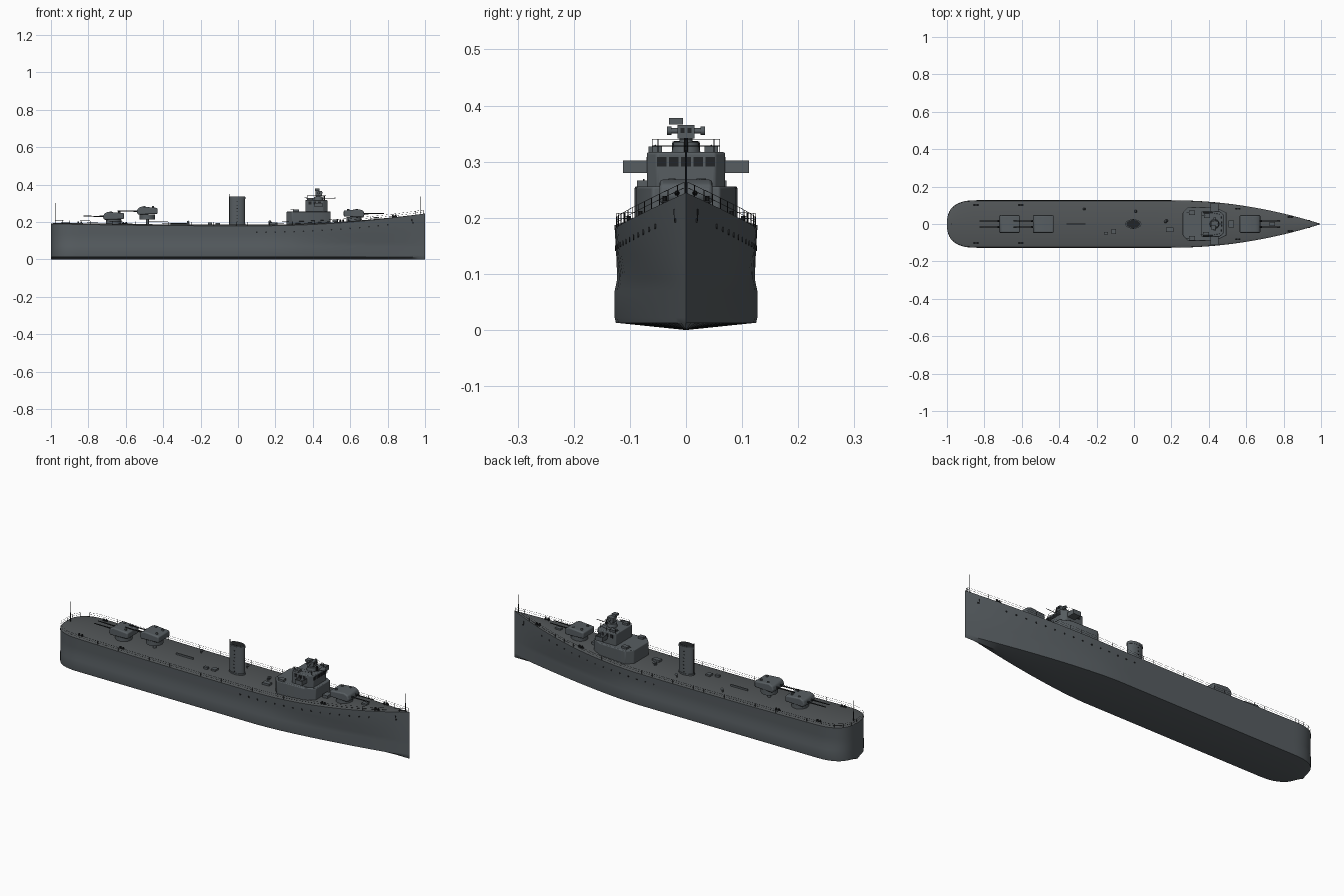
import bpy, bmesh, math
from mathutils import Vector, Matrix

cube = bpy.data.objects.get("Cube")
if cube:
    bpy.data.objects.remove(cube, do_unlink=True)


def material(name, rgb):
    m = bpy.data.materials.new(name)
    m.use_nodes = True
    m.diffuse_color = (*rgb, 1)
    m.node_tree.nodes["Principled BSDF"].inputs["Base Color"].default_value = (*rgb, 1)
    return m


GREY = material("hull grey", (0.095, 0.11, 0.12))
DECK = material("deck grey", (0.085, 0.093, 0.097))
DARK = material("dark fittings", (0.016, 0.018, 0.02))


def finish(name, bm, mat, smooth=True, bevel=0):
    bmesh.ops.recalc_face_normals(bm, faces=bm.faces)
    mesh = bpy.data.meshes.new(name)
    bm.to_mesh(mesh)
    bm.free()
    ob = bpy.data.objects.new(name, mesh)
    bpy.context.collection.objects.link(ob)
    mesh.materials.append(mat)
    if bevel:
        mod = ob.modifiers.new("Bevel", "BEVEL")
        mod.width, mod.segments = bevel, 3
    if smooth:
        bpy.ops.object.select_all(action="DESELECT")
        ob.select_set(True)
        bpy.context.view_layer.objects.active = ob
        bpy.ops.object.shade_smooth_by_angle(angle=math.radians(35))
    return ob


def box(bm, c, s):
    bmesh.ops.create_cube(bm, size=1, matrix=Matrix.Translation(c) @ Matrix.Diagonal((*s, 1)))


def rod(bm, a, b, r, r2=None, seg=6):
    a, b = Vector(a), Vector(b)
    d = b - a
    rot = d.to_track_quat("Z", "Y").to_matrix().to_4x4()
    bmesh.ops.create_cone(bm, cap_ends=True, segments=seg, radius1=r, radius2=r if r2 is None else r2,
                          depth=d.length, matrix=Matrix.Translation((a + b) / 2) @ rot)


def prism(bm, pts, axis, lo, hi):
    # extrude a 2D outline along y (axis 1) or z (axis 2)
    place = (lambda p, h: (p[0], h, p[1])) if axis == 1 else (lambda p, h: (p[0], p[1], h))
    rings = [[bm.verts.new(place(p, h)) for p in pts] for h in (lo, hi)]
    n = len(pts)
    for i in range(n):
        j = (i + 1) % n
        bm.faces.new((rings[0][i], rings[0][j], rings[1][j], rings[1][i]))
    bm.faces.new(rings[0])
    bm.faces.new(rings[1])


# Hull lines: half breadth and sheer along the length
def half(x, fullness=2.0):
    if x < -0.84:
        t = min(1, (-0.84 - x) / 0.16)
        return 0.127 * (1 - t ** 2.6) ** (1 / 2.6)
    return 0.127 * (1 - (max(0, x - 0.2) / 0.8) ** fullness)


def sheer(x):
    return 0.179 + 0.066 * max(0, (x - 0.1) / 0.9) ** 2 + 0.011 * max(0, -x) ** 2


stern = [-0.84 - 0.16 * math.sin(math.pi / 2 * i / 12) for i in range(12, 0, -1)]
stations = stern + [-0.84 + 0.08 * i for i in range(14)] + [0.28 + 0.04 * i for i in range(19)]


def loft(section):
    bm = bmesh.new()
    rows = [[bm.verts.new((x, y, z)) for y, z in section(x)] for x in stations]
    for a, b in zip(rows, rows[1:]):
        for i in range(len(a) - 1):
            bm.faces.new((a[i], a[i + 1], b[i + 1], b[i]))
    bmesh.ops.remove_doubles(bm, verts=bm.verts, dist=0.00005)
    bmesh.ops.dissolve_degenerate(bm, edges=bm.edges, dist=0.00005)
    return bm


def hull_section(x):
    low, top, z = half(x, 1.45), half(x), sheer(x)
    mid = (low + top) / 2
    side = [(low * 0.985, 0.013), (low, 0.022), (low, 0.07), (low * 0.5 + mid * 0.5 - 0.035 * mid, 0.092),
            (mid * 0.3 + top * 0.68, 0.135), (top, z)]
    return [(-y, h) for y, h in reversed(side)] + [(0, 0)] + side


def deck_section(x):
    b, z = half(x), sheer(x)
    up = 0.05 * b
    return [(-b, z), (-0.84 * b, z + up), (0, z + up), (0.84 * b, z + up), (b, z)]


finish("hull", loft(hull_section), GREY)
finish("main_deck", loft(deck_section), DECK)

# Portholes and anchors
bm = bmesh.new()
for side in (1, -1):
    for i in range(15):
        x = 0.1 + 0.05 * i
        z = sheer(x) - 0.034
        low, top = half(x, 1.45), half(x)
        y0, y1 = 0.15 * low + 0.83 * top, top
        y = y0 + (y1 - y0) * (z - 0.135) / (sheer(x) - 0.135)
        rod(bm, (x, side * (y - 0.003), z), (x, side * (y + 0.0015), z), 0.0045, seg=12)
finish("portholes", bm, DARK)
bm = bmesh.new()
for side in (1, -1):
    y = side * (half(0.93) - 0.004)
    rod(bm, (0.93, y, 0.192), (0.93, y + side * 0.002, 0.216), 0.0035)
    box(bm, (0.93, y, 0.195), (0.02, 0.007, 0.007))
finish("anchors", bm, DARK)


# Guardrails and flag staffs
def railing(name, path, height, r=0.0007):
    bm = bmesh.new()
    tops = [Vector(p) + Vector((0, 0, height)) for p in path]
    for p, t in zip(path, tops):
        rod(bm, p, t, r, seg=4)
    for a, b in zip(tops, tops[1:]):
        for drop in (0, height / 2):
            d = Vector((0, 0, drop))
            rod(bm, a - d, b - d, r * 0.7, seg=4)
    finish(name, bm, DARK, False)


xs = [-0.995, -0.975, -0.94, -0.9] + [-0.85 + 0.06 * i for i in range(31)] + [0.99]
for name, side in (("left", 1), ("right", -1)):
    railing(name + "_guardrail", [(x, side * half(x) * 0.98, sheer(x)) for x in xs], 0.02)
railing("stern_guardrail", [(-0.995, y * half(-0.995) * 0.98, sheer(-1)) for y in (-1, 0, 1)], 0.02)
for name, x, top in (("bow_staff", 0.975, 0.337), ("stern_staff", -0.975, 0.3)):
    bm = bmesh.new()
    rod(bm, (x, 0, sheer(x)), (x, 0, top), 0.002, 0.0012, 8)
    finish(name, bm, DARK)


# Twin gun turrets
def turret(name, x, base, d):
    bm = bmesh.new()
    rod(bm, (x, 0, base), (x, 0, base + 0.027), 0.041, seg=32)
    finish(name + "_ring", bm, GREY)
    bm = bmesh.new()
    z = base + 0.025
    side = [(-0.055, 0.004), (-0.055, 0.036), (0.03, 0.043), (0.05, 0.034), (0.057, 0.015), (0.05, 0)]
    prism(bm, [(x + d * a, z + b) for a, b in side], 1, -0.047, 0.047)
    finish(name + "_house", bm, GREY, bevel=0.006)
    bm = bmesh.new()
    for y in (-0.016, 0.016):
        rod(bm, (x + d * 0.045, y, z + 0.019), (x + d * 0.075, y, z + 0.019), 0.005, 0.0035, 12)
        rod(bm, (x + d * 0.07, y, z + 0.019), (x + d * 0.16, y, z + 0.02), 0.003, 0.0022, 10)
    finish(name + "_barrels", bm, DARK)
    bm = bmesh.new()
    for a, y in ((-0.03, 0.025), (-0.03, -0.025), (0.015, 0.03)):
        rod(bm, (x + d * a, y, z + 0.034), (x + d * a, y, z + 0.045), 0.006, seg=12)
    finish(name + "_hatches", bm, GREY)


turret("forward_turret", 0.62, 0.2, 1)
turret("raised_aft_turret", -0.485, 0.214, -1)
turret("aft_turret", -0.665, 0.186, -1)
bm = bmesh.new()
rod(bm, (-0.485, 0, 0.18), (-0.485, 0, 0.22), 0.008, seg=12)
finish("raised_turret_pivot", bm, GREY)

# Forward deckhouse and bridge
bm = bmesh.new()
prism(bm, [(0.26, -0.06), (0.29, -0.092), (0.44, -0.088), (0.495, -0.06),
           (0.495, 0.06), (0.44, 0.088), (0.29, 0.092), (0.26, 0.06)], 2, 0.175, 0.256)
finish("deckhouse", bm, GREY, bevel=0.004)
bm = bmesh.new()
prism(bm, [(0.36, -0.068), (0.455, -0.07), (0.478, -0.052), (0.478, 0.052),
           (0.455, 0.07), (0.36, 0.068)], 2, 0.25, 0.317)
finish("bridge", bm, GREY, bevel=0.004)
bm = bmesh.new()
for i in range(5):
    box(bm, (0.478, -0.043 + 0.0215 * i, 0.3), (0.003, 0.017, 0.017))
for side in (1, -1):
    for x in (0.385, 0.41, 0.435):
        box(bm, (x, side * 0.0693, 0.3), (0.015, 0.003, 0.016))
finish("bridge_windows", bm, DARK, False)

# Open bridge wings
bm = bmesh.new()
for side in (1, -1):
    box(bm, (0.43, side * 0.09, 0.281), (0.04, 0.044, 0.003))
    for x in (0.41, 0.45):
        box(bm, (x, side * 0.09, 0.291), (0.002, 0.044, 0.023))
    box(bm, (0.43, side * 0.111, 0.291), (0.042, 0.002, 0.023))
finish("bridge_wings", bm, GREY, False)
railing("bridge_rail", [(0.37, -0.06, 0.316), (0.42, -0.06, 0.316), (0.465, -0.05, 0.316), (0.47, 0, 0.316),
                        (0.465, 0.05, 0.316), (0.42, 0.06, 0.316), (0.37, 0.06, 0.316)], 0.024)

# Gun director with rangefinder arms
bm = bmesh.new()
rod(bm, (0.43, 0, 0.315), (0.43, 0, 0.335), 0.026, 0.022, 24)
rod(bm, (0.43, 0, 0.33), (0.43, 0, 0.348), 0.012, seg=16)
box(bm, (0.432, 0, 0.353), (0.036, 0.03, 0.024))
rod(bm, (0.432, -0.034, 0.355), (0.432, 0.034, 0.355), 0.005, seg=12)
for y in (-0.03, 0.03):
    rod(bm, (0.432, y - 0.004, 0.355), (0.432, y + 0.004, 0.355), 0.0075, seg=12)
box(bm, (0.425, -0.018, 0.372), (0.024, 0.025, 0.011))
finish("gun_director", bm, GREY)
bm = bmesh.new()
for y in (-0.006, 0.006):
    box(bm, (0.45, y, 0.356), (0.002, 0.007, 0.009))
rod(bm, (0.46, 0, 0.316), (0.46, 0, 0.342), 0.004, seg=8)
rod(bm, (0.45, 0, 0.326), (0.52, 0, 0.328), 0.0015)
finish("director_sights", bm, DARK)

# Light mounts and lockers on the superstructure
bm = bmesh.new()
for x, y, z in ((0.31, -0.075, 0.256), (0.31, 0.06, 0.256), (0.385, -0.055, 0.317), (0.39, 0.045, 0.317)):
    box(bm, (x, y, z + 0.005), (0.03, 0.024, 0.011))
    rod(bm, (x, y, z + 0.009), (x - 0.03, y, z + 0.012), 0.0015)
finish("light_mounts", bm, GREY, False)

# Oval funnel with cap band, dark opening and steam pipe
fx = Matrix.Translation((-0.004, 0, 0)) @ Matrix.Diagonal((0.041, 0.024, 1, 1))
for name, z0, z1, k, mat in (("funnel", 0.178, 0.336, 1, GREY), ("funnel_band", 0.322, 0.333, 1.05, GREY),
                             ("funnel_foot", 0.178, 0.193, 1.08, GREY), ("funnel_opening", 0.334, 0.337, 0.88, DARK)):
    bm = bmesh.new()
    rod(bm, (0, 0, z0), (0, 0, z1), k, seg=40)
    bmesh.ops.transform(bm, matrix=fx, verts=bm.verts)
    finish(name, bm, mat)
bm = bmesh.new()
rod(bm, (-0.047, 0, 0.18), (-0.047, 0, 0.35), 0.0022, seg=8)
for side in (1, -1):
    for i in range(7):
        box(bm, (-0.004, side * 0.0245, 0.2 + 0.018 * i), (0.009, 0.003, 0.003))
finish("funnel_pipe_and_rungs", bm, DARK, False)

# Deck fittings: lockers, rail, vents and bollards
bm = bmesh.new()
for x, y, l, w, h in ((-0.31, 0, 0.1, 0.006, 0.01), (-0.15, -0.05, 0.022, 0.014, 0.012), (-0.108, -0.04, 0.024, 0.026, 0.01),
                      (0.19, -0.03, 0.04, 0.024, 0.012), (0.52, 0, 0.03, 0.04, 0.015), (0.74, 0, 0.03, 0.02, 0.008)):
    box(bm, (x, y, sheer(x) + 0.005 + h / 2), (l, w, h))
finish("deck_lockers", bm, GREY, False)
bm = bmesh.new()
for x, y in ((-0.27, 0.08), (0.005, 0.068), (0.165, 0.012), (0.17, 0.018)):
    z = sheer(x)
    rod(bm, (x, y, z), (x, y, z + 0.022), 0.003, seg=12)
    rod(bm, (x, y, z + 0.018), (x + 0.008, y, z + 0.024), 0.006, seg=12)
finish("deck_vents", bm, GREY)
bm = bmesh.new()
for x in (-0.845, -0.605, 0.555, 0.835):
    y = half(x) * 0.8
    for side in (1, -1):
        box(bm, (x, side * y, sheer(x) + 0.006), (0.03, 0.009, 0.003))
        for dx in (-0.008, 0.008):
            rod(bm, (x + dx, side * y, sheer(x)), (x + dx, side * y, sheer(x) + 0.016), 0.004, seg=10)
finish("bollards", bm, DARK)
